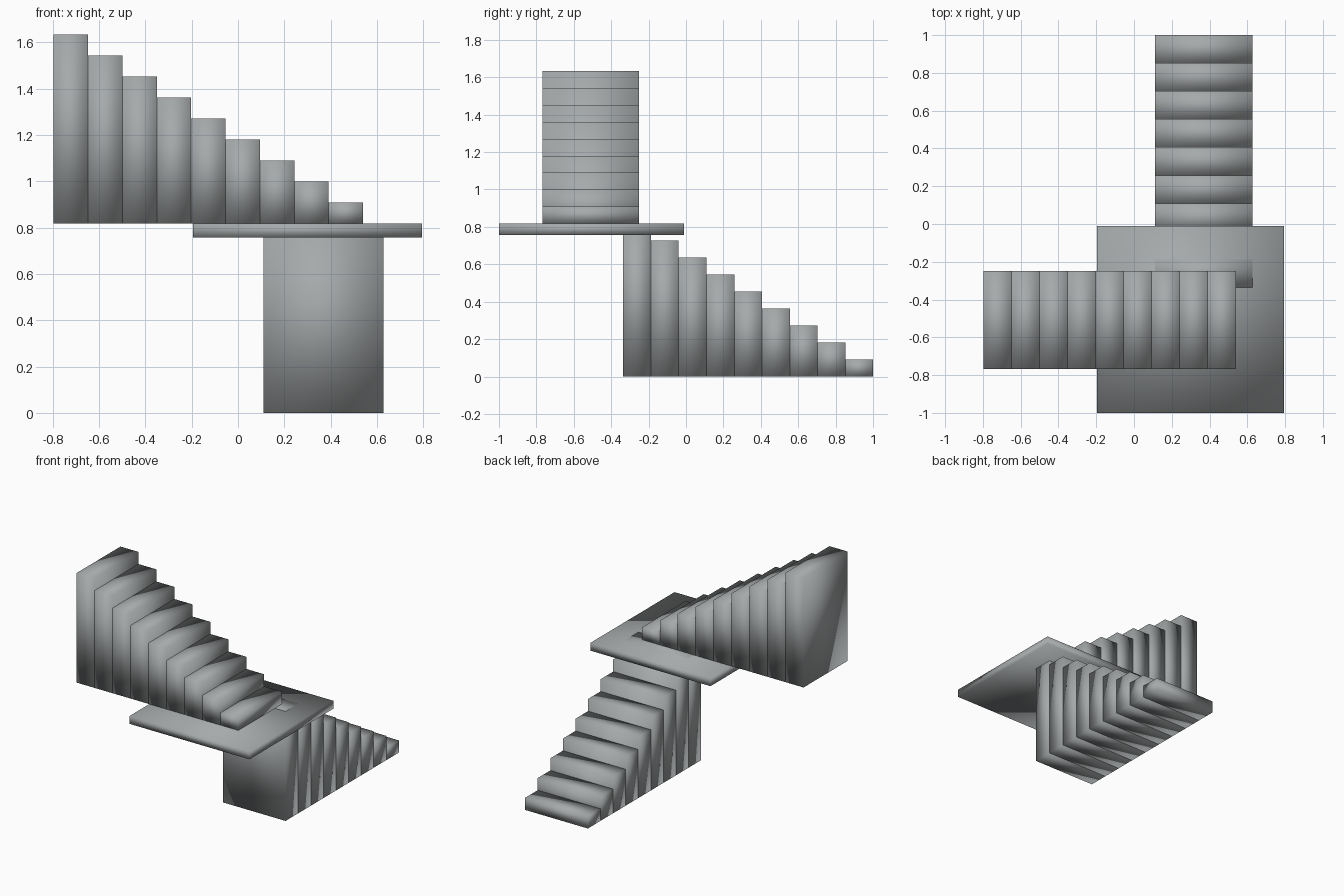
import bpy
from mathutils import Vector

default_cube = bpy.data.objects.get("Cube")
if default_cube:
    bpy.data.objects.remove(default_cube, do_unlink=True)

# Single stone colour
COLOUR = (0.38, 0.40, 0.405, 1.0)
stone = bpy.data.materials.new("grey_stone")
stone.use_nodes = True
stone.diffuse_color = COLOUR
stone.node_tree.nodes["Principled BSDF"].inputs["Base Color"].default_value = COLOUR


def block(name, low, high):
    """Smooth-shaded box spanning two opposite corners."""
    low, high = Vector(low), Vector(high)
    bpy.ops.mesh.primitive_cube_add(size=1, location=(low + high) / 2)
    obj = bpy.context.object
    obj.name = name
    obj.scale = high - low
    bpy.ops.object.transform_apply(location=False, rotation=False, scale=True)
    bpy.ops.object.shade_smooth()
    obj.data.materials.append(stone)
    return obj


STEPS = 9
RISE = 0.0908
TREAD = 0.1484
LANDING_TOP = STEPS * RISE

# Lower flight climbs from the back towards the front, under the landing
for i in range(STEPS):
    back = 1.0 - i * TREAD
    top = (i + 1) * RISE + (0.0005 if i == STEPS - 1 else 0)
    block(f"lower_step_{i + 1}", (0.11, back - TREAD, 0), (0.628, back, top))

# Square landing slab
block("landing", (-0.195, -1.0, 0.758), (0.795, -0.01, LANDING_TOP))

# Upper flight climbs from the landing towards the right side
for i in range(STEPS):
    start = 0.54 - i * TREAD
    block(f"upper_step_{i + 1}", (start - TREAD, -0.768, LANDING_TOP),
          (start, -0.25, LANDING_TOP + (i + 1) * RISE))
